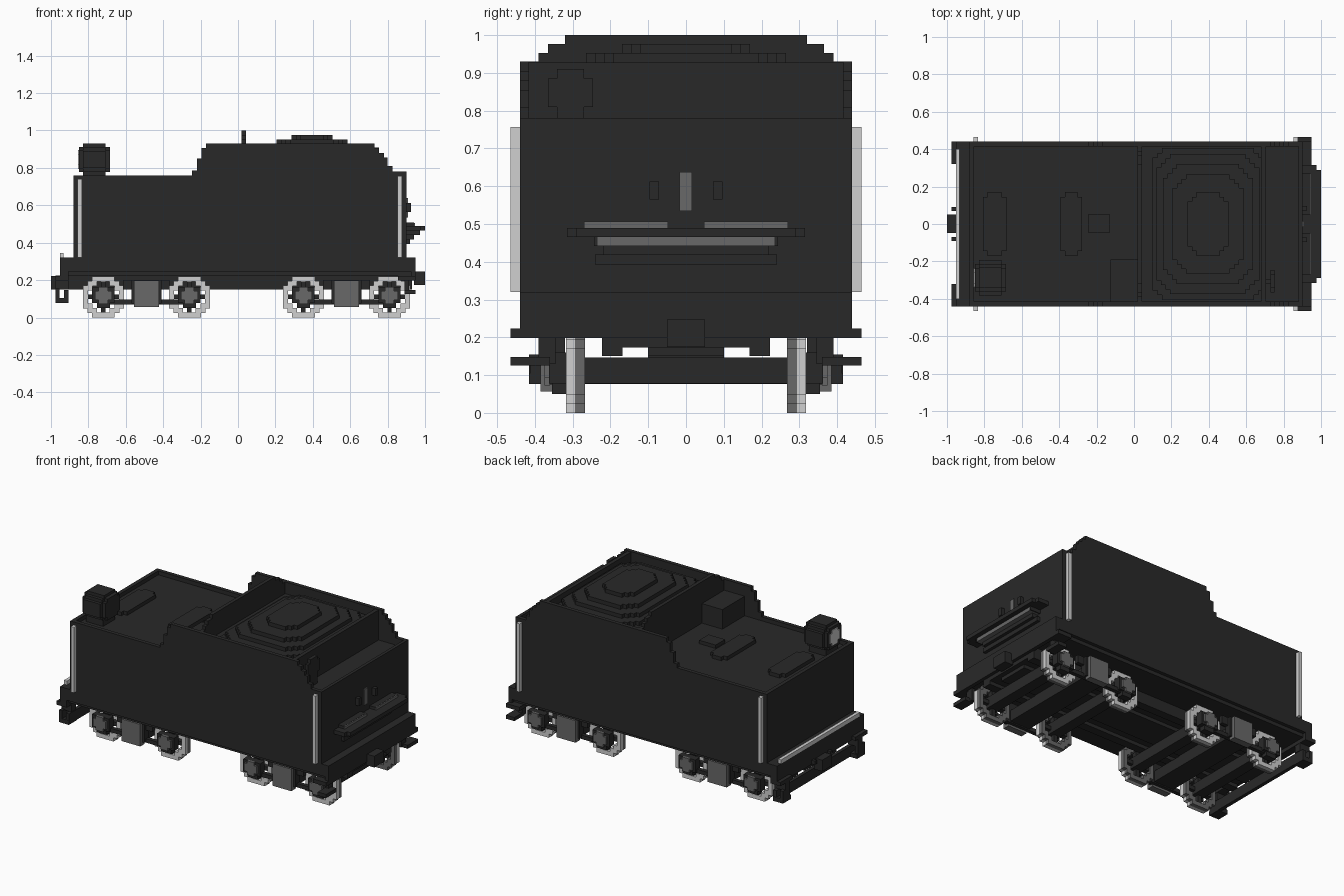
import bpy, bmesh, math
from mathutils import Vector

if "Cube" in bpy.data.objects:
    bpy.data.objects.remove(bpy.data.objects["Cube"], do_unlink=True)

S = 0.0245  # block step size


def material(name, v):
    m = bpy.data.materials.new(name)
    m.use_nodes = True
    m.diffuse_color = (v, v, v, 1)
    m.node_tree.nodes["Principled BSDF"].inputs["Base Color"].default_value = (v, v, v, 1)
    return m


DARK = material("dark iron", 0.022)
MID = material("mid grey steel", 0.14)
LIGHT = material("light grey steel", 0.63)


def finish(name, bm, mat):
    bmesh.ops.recalc_face_normals(bm, faces=bm.faces)
    me = bpy.data.meshes.new(name)
    bm.to_mesh(me)
    bm.free()
    me.materials.append(mat)
    ob = bpy.data.objects.new(name, me)
    bpy.context.collection.objects.link(ob)
    return ob


def box(name, x0, x1, y0, y1, z0, z1, mat=DARK):
    bm = bmesh.new()
    bmesh.ops.create_cube(bm, size=1)
    for v in bm.verts:
        v.co = Vector(((x0 + x1) / 2 + v.co.x * (x1 - x0),
                       (y0 + y1) / 2 + v.co.y * (y1 - y0),
                       (z0 + z1) / 2 + v.co.z * (z1 - z0)))
    return finish(name, bm, mat)


def pair(name, x0, x1, y0, y1, z0, z1, mat=DARK):
    """Box on the back side (+y) and its mirror on the front side."""
    box("back_" + name, x0, x1, y0, y1, z0, z1, mat)
    box("front_" + name, x0, x1, -y1, -y0, z0, z1, mat)


def place(axis, a, b, d):
    """Put a 2D outline point (a, b) at depth d along the axis."""
    return {"x": (d, a, b), "y": (a, d, b), "z": (a, b, d)}[axis]


def prism(name, pts, axis, d0, d1, mat=DARK, hole=None):
    """Extrude an outline; an optional hole outline makes a ring."""
    bm = bmesh.new()
    loops = [[bm.verts.new(place(axis, a, b, d)) for a, b in p]
             for p in ([pts, hole] if hole else [pts]) for d in (d0, d1)]
    n = len(pts)

    def bridge(p, q):
        for i in range(n):
            j = (i + 1) % n
            bm.faces.new((p[i], p[j], q[j], q[i]))
    bridge(loops[0], loops[1])
    if hole:
        bridge(loops[2], loops[3])
        bridge(loops[0], loops[2])
        bridge(loops[1], loops[3])
    else:
        bm.faces.new(loops[0])
        bm.faces.new(loops[1])
    return finish(name, bm, mat)


def stair_outline(ca, cb, ha, hb, steps, s=S):
    """Rectangle whose corners are cut into square stairs."""
    q = [(ha - steps * s, hb)]
    for i in range(steps):
        q.append((q[-1][0], q[-1][1] - s))
        q.append((q[-1][0] + s, q[-1][1]))
    r = q[::-1]
    pts = q + [(a, -b) for a, b in r] + [(-a, -b) for a, b in q] + [(-a, b) for a, b in r]
    return [(ca + a, cb + b) for a, b in pts]


# --- Tank body and stepped side plates ---
box("water_tank", -0.86, 0.03, -0.42, 0.42, 0.32, 0.735)
box("bunker_body", 0.03, 0.89, -0.42, 0.42, 0.32, 0.735)
box("lamp_end_plate", -0.88, -0.855, -0.435, 0.435, 0.32, 0.76)
box("shelf_end_plate", 0.88, 0.9, -0.435, 0.435, 0.32, 0.78)
side = [(-0.88, 0.32), (-0.88, 0.76), (-0.245, 0.76), (-0.245, 0.785), (-0.22, 0.785),
        (-0.22, 0.85), (-0.195, 0.85), (-0.195, 0.905), (-0.17, 0.905), (-0.17, 0.93),
        (0.73, 0.93), (0.73, 0.905), (0.755, 0.905), (0.755, 0.88), (0.78, 0.88),
        (0.78, 0.855), (0.80, 0.855), (0.80, 0.81), (0.825, 0.81), (0.825, 0.78),
        (0.9, 0.78), (0.9, 0.32)]
prism("back_side_plate", side, "y", 0.415, 0.44)
prism("front_side_plate", side, "y", -0.44, -0.415)

# --- Coal space: bulkheads and stepped mound ---
half = [(0.415, 0.7), (0.415, 0.93), (0.39, 0.93), (0.39, 0.952), (0.365, 0.952),
        (0.365, 0.976), (0.32, 0.976), (0.32, 1.0)]
prism("tall_bulkhead", half + [(-a, b) for a, b in half[::-1]], "x", 0.02, 0.043)
box("low_bulkhead", 0.68, 0.705, -0.42, 0.42, 0.7, 0.927)
box("coal_bed", 0.04, 0.685, -0.418, 0.418, 0.7, 0.855)
rings = [(0.295, 0.405, 2), (0.275, 0.375, 3), (0.24, 0.32, 3), (0.19, 0.265, 3), (0.11, 0.17, 2)]
tops = [0.878, 0.903, 0.927, 0.952, 0.976]
for i, ((hx, hy, st), top) in enumerate(zip(rings, tops)):
    prism(f"coal_layer_{i + 1}", stair_outline(0.395, 0, hx, hy, st), "z", 0.85, top)

# --- Valve wheel beside the low bulkhead ---
box("valve_stem", 0.7, 0.735, -0.318, -0.293, 0.835, 0.86)
box("valve_wheel_bar", 0.73, 0.752, -0.365, -0.246, 0.81, 0.885)
box("valve_wheel_post", 0.731, 0.753, -0.342, -0.27, 0.735, 0.91)

# --- Deck fittings ---
for x, hx, n in ((-0.745, 0.062, "outer"), (-0.335, 0.058, "inner")):
    prism(n + "_filler_hatch", stair_outline(x, 0, hx, 0.17, 1), "z", 0.73, 0.758)
box("deck_plate", -0.245, -0.128, -0.045, 0.05, 0.73, 0.757)
box("tool_box", -0.125, 0.025, -0.418, -0.19, 0.73, 0.86)

# --- Headlamp ---
box("lamp_foot", -0.83, -0.71, -0.35, -0.23, 0.73, 0.8)
prism("lamp_housing", stair_outline(-0.288, 0.845, 0.073, 0.068, 1, 0.02), "x", -0.85, -0.685)
prism("lamp_band", stair_outline(-0.288, 0.845, 0.095, 0.085, 2, 0.02), "x", -0.83, -0.708)
prism("lamp_lens", stair_outline(-0.288, 0.845, 0.05, 0.05, 1, 0.02), "x", -0.855, -0.849, LIGHT)

# --- Corner handrails ---
pair("lamp_end_handrail", -0.858, -0.835, 0.438, 0.465, 0.32, 0.74, LIGHT)
pair("shelf_end_handrail", 0.852, 0.876, 0.438, 0.465, 0.32, 0.757, LIGHT)
box("end_rail", -0.953, -0.932, -0.4, 0.4, 0.315, 0.345, LIGHT)

# --- Underframe, open at the sides above the wheels ---
box("frame_deck", -0.953, 0.95, -0.44, 0.44, 0.245, 0.32)
box("frame_lower_deck", -0.94, 0.94, -0.418, 0.418, 0.222, 0.25)
box("lamp_end_beam", -0.953, -0.905, -0.44, 0.44, 0.198, 0.25)
box("shelf_end_beam", 0.925, 0.95, -0.44, 0.44, 0.198, 0.25)
box("frame_floor", -0.91, 0.93, -0.17, 0.17, 0.173, 0.225)
box("centre_sill", -0.91, 0.9, -0.1, 0.1, 0.15, 0.18)
pair("frame_sill", -0.91, 0.93, 0.168, 0.222, 0.15, 0.225)

# --- Couplers and end steps ---
box("lamp_end_coupler", -1.0, -0.94, -0.047, 0.05, 0.15, 0.222)
box("shelf_end_coupler", 0.94, 1.0, -0.05, 0.05, 0.175, 0.247)
pair("coupler_nub", -0.975, -0.95, 0.07, 0.09, 0.2, 0.225)
pair("step_mount", -0.977, -0.905, 0.32, 0.44, 0.198, 0.222)
pair("step_block", -0.977, -0.907, 0.345, 0.39, 0.15, 0.2)
pair("step_outer_hanger", -0.977, -0.955, 0.345, 0.415, 0.09, 0.155)
box("step_cross_beam", -0.93, -0.907, -0.413, 0.413, 0.08, 0.147)
pair("step_tread", -0.977, -0.907, 0.335, 0.415, 0.077, 0.104)
pair("upper_corner_step", 0.855, 0.95, 0.38, 0.465, 0.198, 0.223)
pair("lower_corner_step", 0.89, 0.95, 0.36, 0.465, 0.125, 0.148)
pair("corner_step_post", 0.89, 0.915, 0.345, 0.39, 0.13, 0.21)

# --- Shelf, ledge and handles on the end plate ---
box("shelf_top", 0.89, 0.975, -0.315, 0.315, 0.465, 0.49)
box("shelf_lip", 0.97, 1.0, -0.29, 0.29, 0.465, 0.49)
box("shelf_underside", 0.89, 0.97, -0.235, 0.235, 0.442, 0.467, MID)
pair("shelf_side", 0.89, 0.973, 0.234, 0.243, 0.442, 0.466)
box("shelf_bar", 0.89, 0.94, -0.22, 0.22, 0.418, 0.443)
box("shelf_foot", 0.89, 0.92, -0.24, 0.24, 0.392, 0.42)
pair("shelf_ledge", 0.89, 0.94, 0.047, 0.27, 0.488, 0.507)
pair("shelf_ledge_face", 0.939, 0.945, 0.047, 0.27, 0.49, 0.506, MID)
pair("end_handle", 0.89, 0.925, 0.072, 0.096, 0.565, 0.613)
box("end_gauge", 0.895, 0.908, -0.017, 0.016, 0.535, 0.638, MID)

# --- Bogies ---
for b, axles in (("lamp_end", (-0.72, -0.26)), ("shelf_end", (0.35, 0.81))):
    c = sum(axles) / 2
    box(b + "_bolster", c - 0.07, c + 0.07, -0.33, 0.33, 0.077, 0.147)
    box(b + "_pivot", c - 0.07, c + 0.07, -0.1, 0.1, 0.14, 0.18)
    pair(b + "_top_bar", c - 0.125, c + 0.125, 0.32, 0.345, 0.15, 0.2)
    pair(b + "_lower_bar", axles[0], axles[1], 0.32, 0.345, 0.07, 0.095)
    pair(b + "_spring_frame", c - 0.08, c + 0.08, 0.32, 0.362, 0.075, 0.2)
    pair(b + "_spring", c - 0.067, c + 0.067, 0.34, 0.385, 0.057, 0.198, MID)
    for k, x in enumerate(axles):
        n = f"{b}_{k + 1}"
        box(n + "_axle", x - 0.035, x + 0.035, -0.32, 0.32, 0.078, 0.147)
        pair(n + "_axle_box", x - 0.06, x + 0.06, 0.315, 0.362, 0.078, 0.16)
        pair(n + "_axle_foot", x - 0.035, x + 0.035, 0.315, 0.355, 0.05, 0.08)
        outer = stair_outline(x, 0.11, 0.11, 0.11, 2)
        inner = stair_outline(x, 0.11, 0.083, 0.083, 2)
        cap = stair_outline(x, 0.118, 0.045, 0.045, 1, 0.02)
        for s, sn in ((1, "back"), (-1, "front")):
            prism(f"{sn}_{n}_tyre", outer, "y", s * 0.294, s * 0.318, LIGHT, inner)
            prism(f"{sn}_{n}_flange", outer, "y", s * 0.268, s * 0.294, MID, inner)
            prism(f"{sn}_{n}_axle_cap", cap, "y", s * 0.36, s * 0.375, MID)
            box(f"{sn}_{n}_spoke_flat", x - 0.085, x + 0.085, *sorted((s * 0.275, s * 0.31)), 0.098, 0.122)
            box(f"{sn}_{n}_spoke_upright", x - 0.012, x + 0.012, *sorted((s * 0.276, s * 0.311)), 0.026, 0.194)
